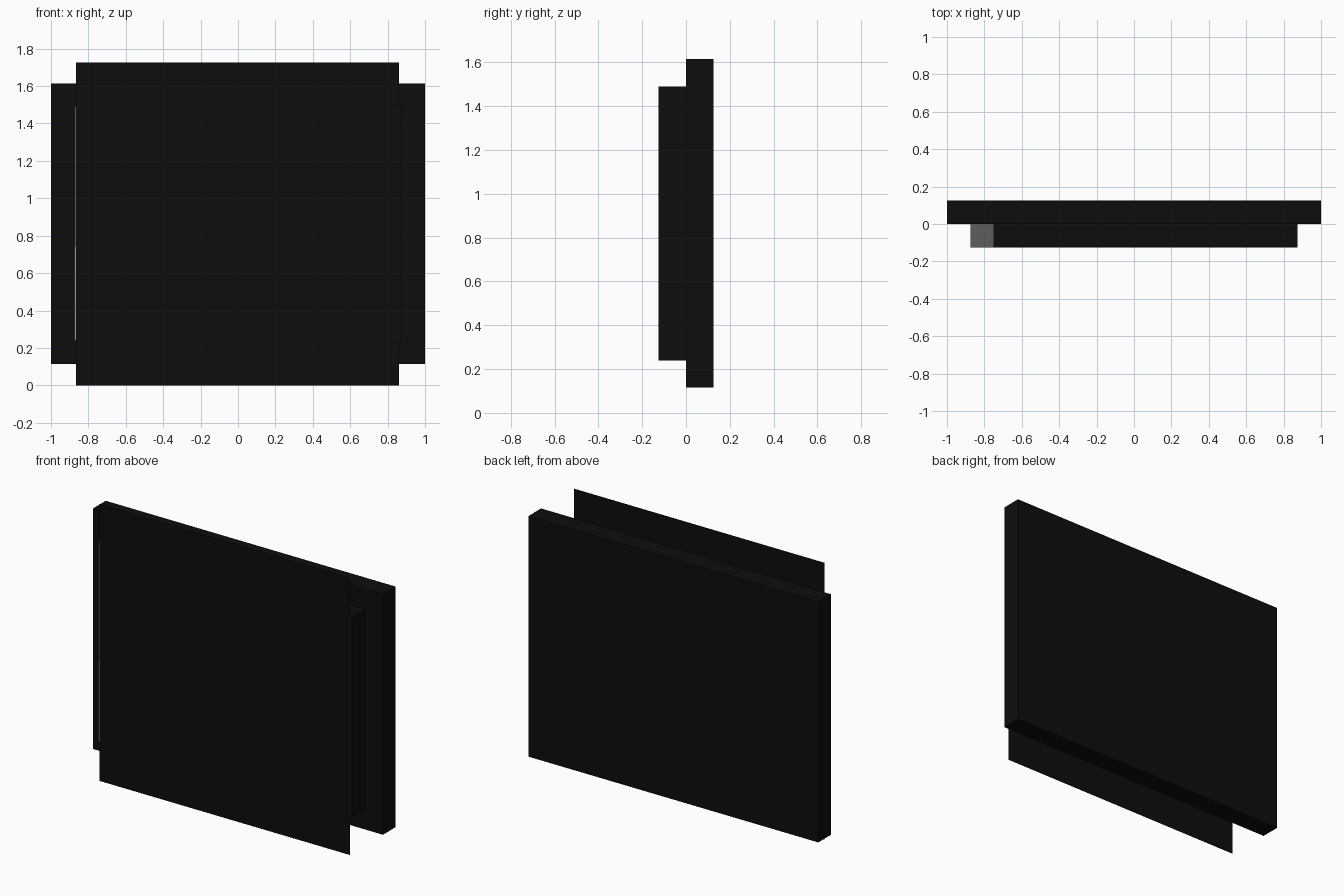
import bpy
import bmesh

if "Cube" in bpy.data.objects:
    bpy.data.objects.remove(bpy.data.objects["Cube"])


def material(name, colour):
    m = bpy.data.materials.new(name)
    m.diffuse_color = (*colour, 1.0)
    m.use_nodes = True
    m.node_tree.nodes["Principled BSDF"].inputs["Base Color"].default_value = m.diffuse_color
    return m


black = material("black", (0.004, 0.004, 0.004))
grey = material("grey", (0.11, 0.11, 0.11))
yellow = material("yellow", (0.48, 0.33, 0.045))


def finish(name, bm, mat):
    me = bpy.data.meshes.new(name)
    bm.to_mesh(me)
    bm.free()
    me.materials.append(mat)
    ob = bpy.data.objects.new(name, me)
    bpy.context.collection.objects.link(ob)
    return ob


def box(name, x, y, z, mat):
    """Box spanning the given (low, high) ranges."""
    bm = bmesh.new()
    bmesh.ops.create_cube(bm, size=1)
    for v in bm.verts:
        v.co = [r[0] if c < 0 else r[1] for c, r in zip(v.co, (x, y, z))]
    return finish(name, bm, mat)


# Large slab at the back
box("back_panel", (-1, 1), (0, 0.125), (0.115, 1.615), black)

# Smaller raised block in front, with a two-colour bar on its left edge
FRONT = (-0.125, 0)
box("front_block", (-0.75, 0.875), FRONT, (0.24, 1.49), black)
box("side_bar_upper", (-0.875, -0.75), FRONT, (0.74, 1.49), grey)
box("side_bar_lower", (-0.875, -0.75), FRONT, (0.24, 0.74), yellow)

# Thin square screen sheet covering the front
bm = bmesh.new()
corners = [(-0.865, 0), (0.86, 0), (0.86, 1.727), (-0.865, 1.727)]
bm.faces.new([bm.verts.new((x, -0.127, z)) for x, z in corners])
finish("screen_sheet", bm, black)
